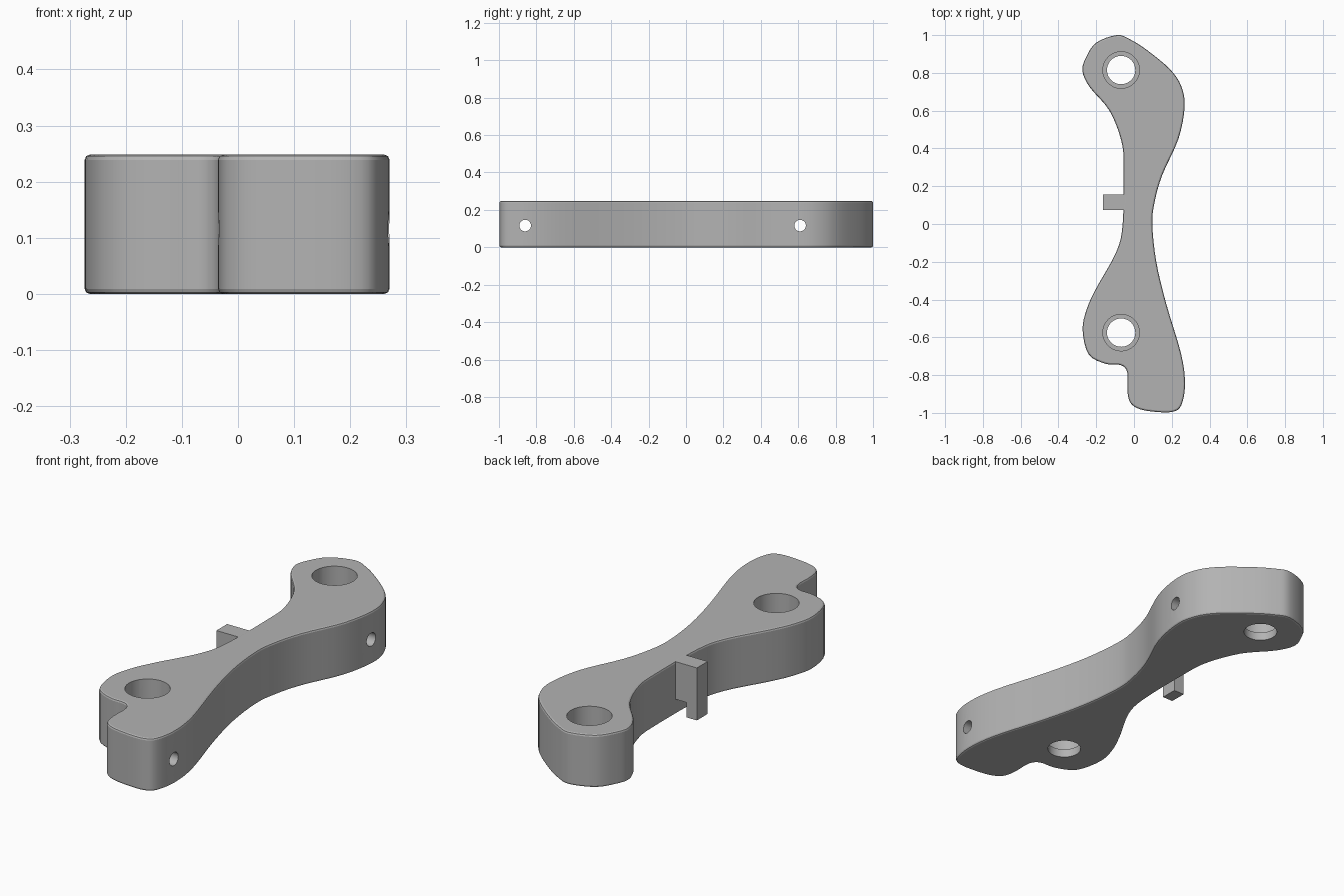
import bpy, bmesh, math
from mathutils import Vector, Matrix

cube = bpy.data.objects.get("Cube")
if cube:
    bpy.data.objects.remove(cube, do_unlink=True)

HEIGHT = 0.248

grey = bpy.data.materials.new("plain grey")
grey.use_nodes = True
colour = (0.45, 0.45, 0.45, 1)
grey.diffuse_color = colour
grey.node_tree.nodes["Principled BSDF"].inputs["Base Color"].default_value = colour


def add_object(name, bm):
    bmesh.ops.recalc_face_normals(bm, faces=bm.faces)
    mesh = bpy.data.meshes.new(name)
    bm.to_mesh(mesh)
    bm.free()
    mesh.materials.append(grey)
    obj = bpy.data.objects.new(name, mesh)
    bpy.context.collection.objects.link(obj)
    return obj


def extrude(name, points, offset):
    """Closed polygon swept along an offset."""
    bm = bmesh.new()
    face = bm.faces.new([bm.verts.new(p) for p in points])
    swept = bmesh.ops.extrude_face_region(bm, geom=[face])["geom"]
    verts = [v for v in swept if isinstance(v, bmesh.types.BMVert)]
    bmesh.ops.translate(bm, vec=offset, verts=verts)
    return add_object(name, bm)


def smooth_loop(points, steps):
    """Closed Catmull-Rom curve through the points."""
    pts = [Vector(p) for p in points]
    n = len(pts)
    loop = []
    for i in range(n):
        a, b, c, d = (pts[(i + k) % n] for k in (-1, 0, 1, 2))
        for s in range(steps):
            t = s / steps
            p = (2 * b + (c - a) * t + (2 * a - 5 * b + 4 * c - d) * t ** 2
                 + (3 * b - a - 3 * c + d) * t ** 3) / 2
            loop.append((p.x, p.y, 0))
    return loop


def apply_modifier(obj, name):
    bpy.context.view_layer.objects.active = obj
    bpy.ops.object.modifier_apply(modifier=name)


def drill(obj, centre, radius, depth, axis, sides):
    """Cut a cylinder out of the object."""
    bm = bmesh.new()
    turn = Matrix.Rotation(math.pi / 2, 4, "Y") if axis == "X" else Matrix()
    bmesh.ops.create_cone(bm, cap_ends=True, segments=sides, radius1=radius,
                          radius2=radius, depth=depth,
                          matrix=Matrix.Translation(centre) @ turn)
    cutter = add_object("hole_cutter", bm)
    cutter.hide_render = True
    cut = obj.modifiers.new("drill", "BOOLEAN")
    cut.operation = "DIFFERENCE"
    cut.solver = "EXACT"
    cut.object = cutter
    apply_modifier(obj, cut.name)
    bpy.data.objects.remove(cutter, do_unlink=True)


# Curved arm plate: outline, then rounded rims
outline = [
    (-.09, 1), (-.2, .96), (-.255, .88), (-.273, .81), (-.235, .725),
    (-.13, .6), (-.067, .44), (-.055, .3), (-.06, 0), (-.095, -.15),
    (-.2, -.34), (-.25, -.45), (-.272, -.56), (-.24, -.69), (-.15, -.74),
    (-.07, -.747), (-.036, -.785), (-.035, -.88), (-.02, -.945), (.03, -.98),
    (.12, -.995), (.205, -.994), (.25, -.96), (.27, -.85), (.25, -.69),
    (.17, -.42), (.118, -.2), (.097, 0), (.11, .12), (.15, .26),
    (.235, .45), (.268, .62), (.25, .73), (.19, .82), (.07, .92), (-.02, .977)]
arm = extrude("arm_plate", smooth_loop(outline, 4), (0, 0, HEIGHT))
rim = arm.modifiers.new("rim", "BEVEL")
rim.width = 0.009
rim.segments = 2
rim.limit_method = "ANGLE"
rim.angle_limit = math.radians(60)
apply_modifier(arm, rim.name)

# Counterbored vertical holes with a narrow lip at the bottom
for y in (.815, -.575):
    drill(arm, (-.068, y, HEIGHT / 2), .075, 1, "Z", 32)
    drill(arm, (-.068, y, .54), .097, 1, "Z", 32)

# Cross holes through the side walls
for y in (.61, -.86):
    drill(arm, (0, y, .116), .031, 1, "X", 24)

# Hooked tab on the side: short bridge with a leg reaching the base
top = HEIGHT - .001
profile = [(-.045, top), (-.165, top), (-.165, 0), (-.11, 0),
           (-.11, .07), (-.045, .07)]
tab = extrude("hooked_tab", [(x, .075, z) for x, z in profile], (0, .08, 0))

# Smooth walls, crisp rims
for obj in (arm, tab):
    bpy.ops.object.select_all(action="DESELECT")
    obj.select_set(True)
    bpy.context.view_layer.objects.active = obj
    bpy.ops.object.shade_smooth_by_angle(angle=math.radians(20))
